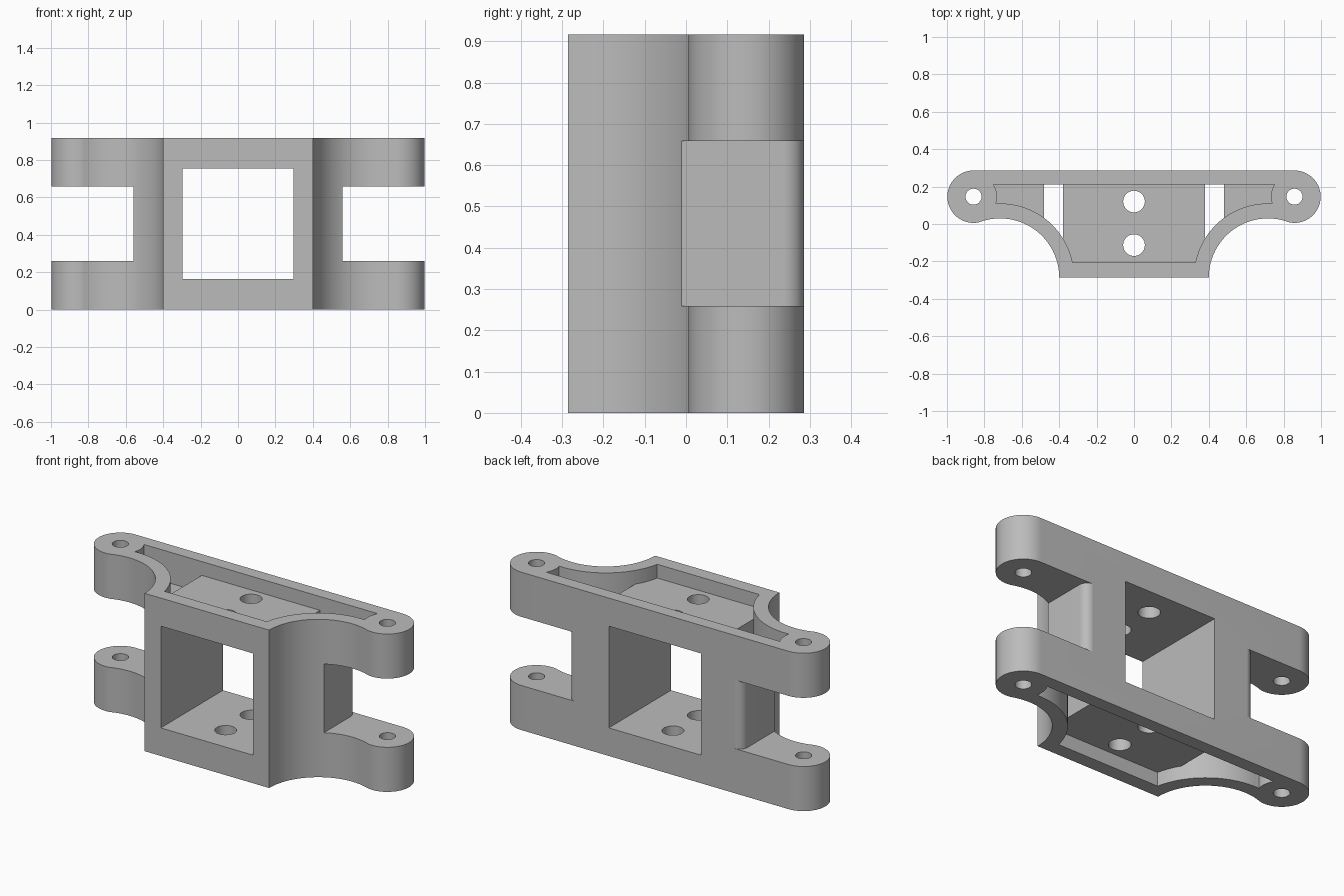
import bpy
import bmesh
from math import radians, cos, sin

cube = bpy.data.objects.get("Cube")
if cube:
    bpy.data.objects.remove(cube, do_unlink=True)

HEIGHT = 0.917
BACK = 0.286                 # half depth
PIVOT = (0.858, 0.146)       # pivot hole centre
SCOOP = (0.716, -BACK)       # centre of the concave flank

grey = bpy.data.materials.new("plain grey")
grey.use_nodes = True
grey.diffuse_color = (0.5, 0.5, 0.5, 1)
grey.node_tree.nodes["Principled BSDF"].inputs["Base Color"].default_value = (0.5, 0.5, 0.5, 1)


def arc(centre, radius, start, end, steps=24):
    angles = [radians(start + (end - start) * i / steps) for i in range(steps + 1)]
    return [(centre[0] + radius * cos(a), centre[1] + radius * sin(a)) for a in angles]


def mirrored(half):
    """Close a right-hand half profile with its mirror image."""
    return half + [(-x, y) for x, y in reversed(half)]


def prism(name, profile, low, high):
    """Extrude an xy profile from low to high."""
    bm = bmesh.new()
    face = bm.faces.new([bm.verts.new((x, y, low)) for x, y in profile])
    top = bmesh.ops.extrude_face_region(bm, geom=[face])["geom"]
    bmesh.ops.translate(bm, vec=(0, 0, high - low),
                        verts=[v for v in top if isinstance(v, bmesh.types.BMVert)])
    bmesh.ops.recalc_face_normals(bm, faces=bm.faces)
    mesh = bpy.data.meshes.new(name)
    bm.to_mesh(mesh)
    bm.free()
    mesh.materials.append(grey)
    obj = bpy.data.objects.new(name, mesh)
    bpy.context.collection.objects.link(obj)
    return obj


def box(name, x0, x1, y0, y1, z0, z1):
    return prism(name, [(x0, y0), (x1, y0), (x1, y1), (x0, y1)], z0, z1)


def subtract(target, cutter):
    mod = target.modifiers.new("cut", 'BOOLEAN')
    mod.operation = 'DIFFERENCE'
    mod.solver = 'EXACT'
    mod.object = cutter
    bpy.context.view_layer.objects.active = target
    bpy.ops.object.modifier_apply(modifier=mod.name)
    bpy.data.objects.remove(cutter, do_unlink=True)


# Main body: concave flanks running into round lugs
flank = arc(SCOOP, 0.316, 180, 71.8)
lug = arc(PIVOT, 0.14, 251.8, 450, 40)
body = prism("bracket_body", mirrored(flank + lug[1:]), 0, HEIGHT)

# Hollow: an inset of the outline, leaving the core box and arm floors standing
inner = arc(SCOOP, 0.396, 168.2, 86.8) + arc(PIVOT, 0.125, 197, 149, 8)
hollow = prism("hollow_cutter", mirrored(inner), -0.1, HEIGHT + 0.1)
subtract(hollow, box("core", -0.38, 0.38, -1, 1, 0.08, HEIGHT - 0.08))
for side in (-1, 1):
    x0, x1 = sorted((side * 0.48, side * 1.2))
    subtract(hollow, box("arm", x0, x1, -1, 1, 0.18, HEIGHT - 0.18))
subtract(body, hollow)

# Square tunnel from front to back
subtract(body, box("tunnel", -0.296, 0.296, -1, 1, 0.163, HEIGHT - 0.163))

# Side notches that split each end into two arms, with a rounded back corner
notch = [(1.2, -0.5), (1.2, 0.5), (0.515, 0.5)]
notch += arc((0.51, BACK - 0.05), 0.05, 84, 0, 10) + [(0.56, -0.5)]
for side in (-1, 1):
    subtract(body, prism("notch", [(side * x, y) for x, y in notch], 0.259, HEIGHT - 0.259))

# Pivot holes in the lugs and bolt holes in the core
for x, y, radius in ((PIVOT[0], PIVOT[1], 0.043), (-PIVOT[0], PIVOT[1], 0.043),
                     (0, 0.12, 0.058), (0, -0.113, 0.058)):
    subtract(body, prism("hole", arc((x, y), radius, 0, 348.75, 31), -0.1, HEIGHT + 0.1))

# Smooth shading on the curves, sharp corners kept
bpy.ops.object.select_all(action='DESELECT')
body.select_set(True)
bpy.context.view_layer.objects.active = body
bpy.ops.object.shade_smooth_by_angle(angle=radians(30))
